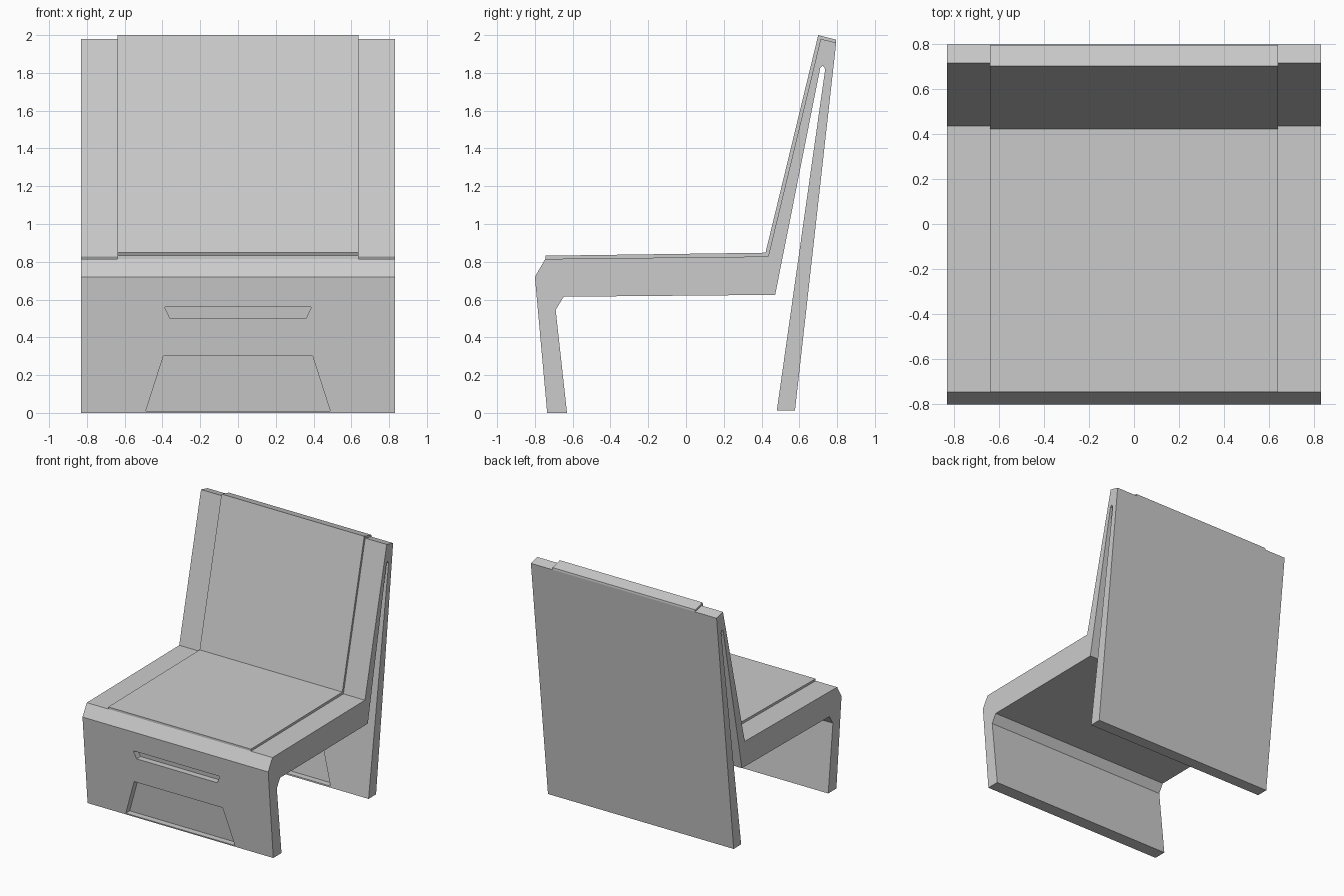
import bpy, bmesh

if "Cube" in bpy.data.objects:
    bpy.data.objects.remove(bpy.data.objects["Cube"])


def make_object(name, rings):
    """Closed prism between two matching rings of points."""
    bm = bmesh.new()
    a, b = [[bm.verts.new(p) for p in ring] for ring in rings]
    bm.faces.new(a)
    bm.faces.new(b[::-1])
    for i in range(len(a)):
        j = (i + 1) % len(a)
        bm.faces.new((a[j], a[i], b[i], b[j]))
    bmesh.ops.recalc_face_normals(bm, faces=bm.faces)
    mesh = bpy.data.meshes.new(name)
    bm.to_mesh(mesh)
    bm.free()
    obj = bpy.data.objects.new(name, mesh)
    bpy.context.collection.objects.link(obj)
    return obj


def side_profile(name, pts, half_width):
    return make_object(name, [[(x, y, z) for y, z in pts]
                              for x in (-half_width, half_width)])


def cut_recess(body, name, bottom, top, face_y, depth):
    """Trapezoid pocket whose floor runs parallel to the sloping face."""
    (xb, zb), (xt, zt) = bottom, top
    outline = [(-xb, zb), (xb, zb), (xt, zt), (-xt, zt)]
    cutter = make_object(name, [[(x, face_y(z) + d, z) for x, z in outline]
                                for d in (-0.05, depth)])
    cutter.hide_render = True
    cutter.display_type = 'WIRE'
    mod = body.modifiers.new(name, 'BOOLEAN')
    mod.operation = 'DIFFERENCE'
    mod.solver = 'EXACT'
    mod.object = cutter


# Folded shell: front leg, seat, backrest and rear leg in one bent panel
shell = side_profile("chair_shell", [
    (-0.735, 0), (-0.80, 0.72), (-0.745, 0.815), (0.435, 0.828),
    (0.713, 1.98), (0.795, 1.96), (0.577, 0.013), (0.481, 0.013),
    (0.55, 0.50), (0.737, 1.82), (0.725, 1.838), (0.711, 1.828),
    (0.472, 0.625), (-0.648, 0.615), (-0.69, 0.545), (-0.63, 0)], 0.83)

# Thin raised pad along the seat and backrest, wrapping over the top edge
side_profile("seat_and_back_pad", [
    (-0.745, 0.813), (-0.745, 0.832), (0.421, 0.848), (0.70, 2.0),
    (0.793, 1.976), (0.795, 1.96), (0.713, 1.977), (0.435, 0.826)], 0.638)

# Pockets in the front of the front leg and the front of the rear leg
def front_face(z):
    return -0.735 - 0.065 * z / 0.72


def rear_face(z):
    return 0.479 + 0.07 * z / 0.49


cut_recess(shell, "handle_slot_cutter", (0.36, 0.50), (0.388, 0.56), front_face, 0.05)
cut_recess(shell, "front_pocket_cutter", (0.488, 0.01), (0.395, 0.30), front_face, 0.05)
cut_recess(shell, "rear_pocket_cutter", (0.488, 0.024), (0.395, 0.30), rear_face, 0.05)
